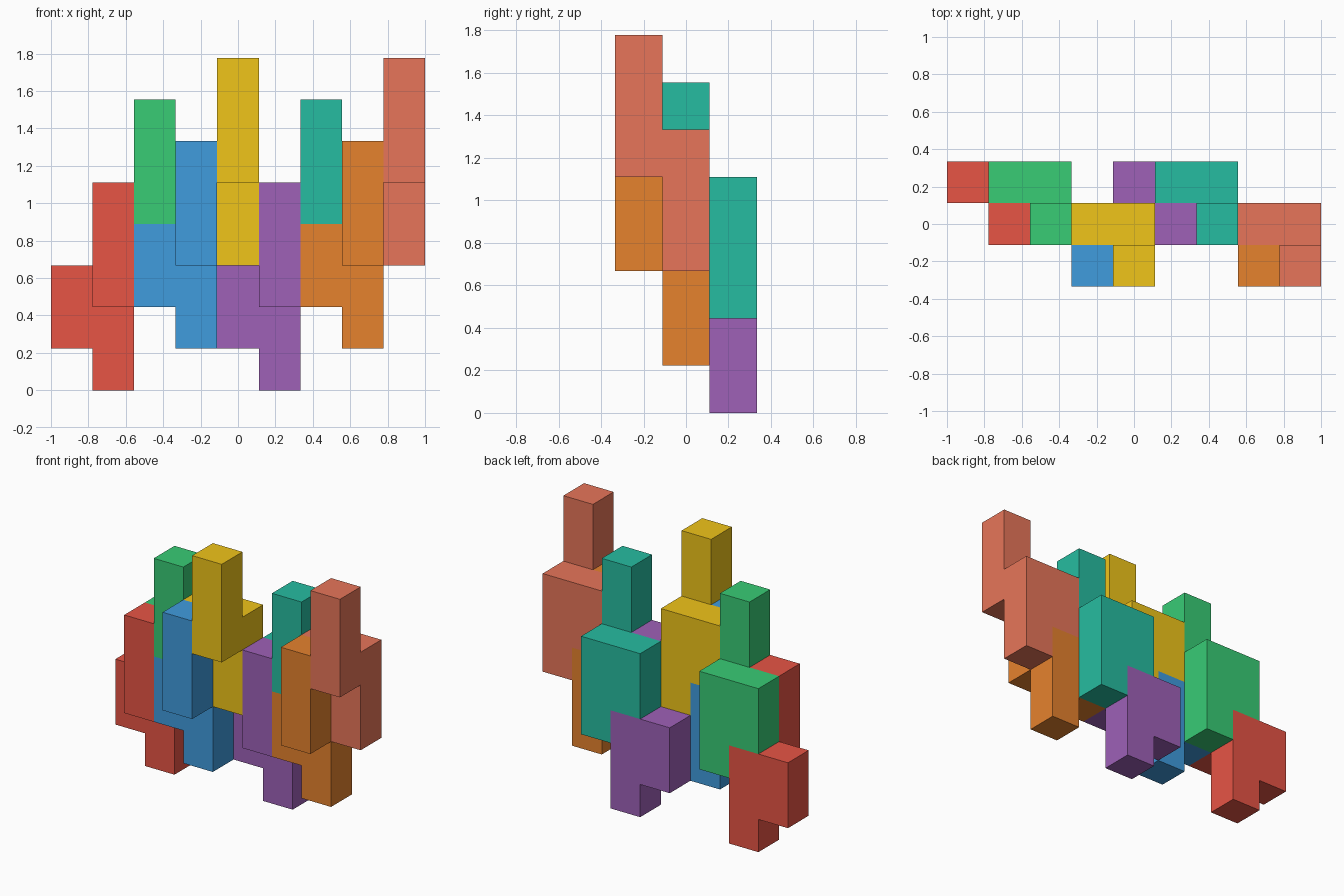
import bpy, bmesh
from mathutils import Color, Vector

if "Cube" in bpy.data.objects:
    bpy.data.objects.remove(bpy.data.objects["Cube"])

U = 2 / 9                              # one cube cell
ORIGIN = Vector((-4.5, -1.5, 0))       # grid corner, in cells

# Cells of the interlocking piece: three upright columns (x, y, z from, z to)
COLUMNS = [(0, 2, 1, 3), (1, 2, 0, 3), (1, 1, 2, 5)]
CELLS = {(x, y, z) for x, y, a, b in COLUMNS for z in range(a, b)}


def piece(name, offset, color):
    """One polycube with only its outer skin, moved by a whole number of cells."""
    bm = bmesh.new()
    for cell in CELLS:
        for axis in range(3):
            for side in (0, 1):
                near = list(cell)
                near[axis] += 2 * side - 1
                if tuple(near) in CELLS:
                    continue
                corners = []
                for u, v in ((0, 0), (1, 0), (1, 1), (0, 1)):
                    p = Vector(cell)
                    p[axis] += side
                    p[(axis + 1) % 3] += u
                    p[(axis + 2) % 3] += v
                    corners.append(bm.verts.new((p + Vector(offset) + ORIGIN) * U))
                bm.faces.new(corners if side else corners[::-1])
    bmesh.ops.remove_doubles(bm, verts=bm.verts[:], dist=1e-4)
    bmesh.ops.dissolve_limit(bm, angle_limit=0.01, verts=bm.verts[:], edges=bm.edges[:])
    mesh = bpy.data.meshes.new(name)
    bm.to_mesh(mesh)
    bm.free()
    mat = bpy.data.materials.new(name)
    mat.diffuse_color = (*Color(color).from_srgb_to_scene_linear(), 1)
    mat.use_nodes = True
    mat.node_tree.nodes["Principled BSDF"].inputs["Base Color"].default_value = mat.diffuse_color
    mesh.materials.append(mat)
    bpy.context.collection.objects.link(bpy.data.objects.new(name, mesh))


# The same piece repeated: two rows of four, the second row four cells to the right
STEPS = [(0, 0, 0), (1, 0, 2), (2, -1, 1), (3, -1, 3)]
COLORS = [                             # display (sRGB) colours
    ("red", (0.906, 0.33, 0.27)), ("green", (0.22, 0.80, 0.46)),
    ("blue", (0.25, 0.61, 0.87)), ("yellow", (0.94, 0.77, 0.10)),
    ("purple", (0.62, 0.38, 0.72)), ("teal", (0.15, 0.74, 0.63)),
    ("orange", (0.90, 0.51, 0.18)), ("salmon", (0.906, 0.46, 0.35)),
]
for i, (label, color) in enumerate(COLORS):
    x, y, z = STEPS[i % 4]
    piece(label + "_piece", (x + 4 * (i // 4), y, z), color)
